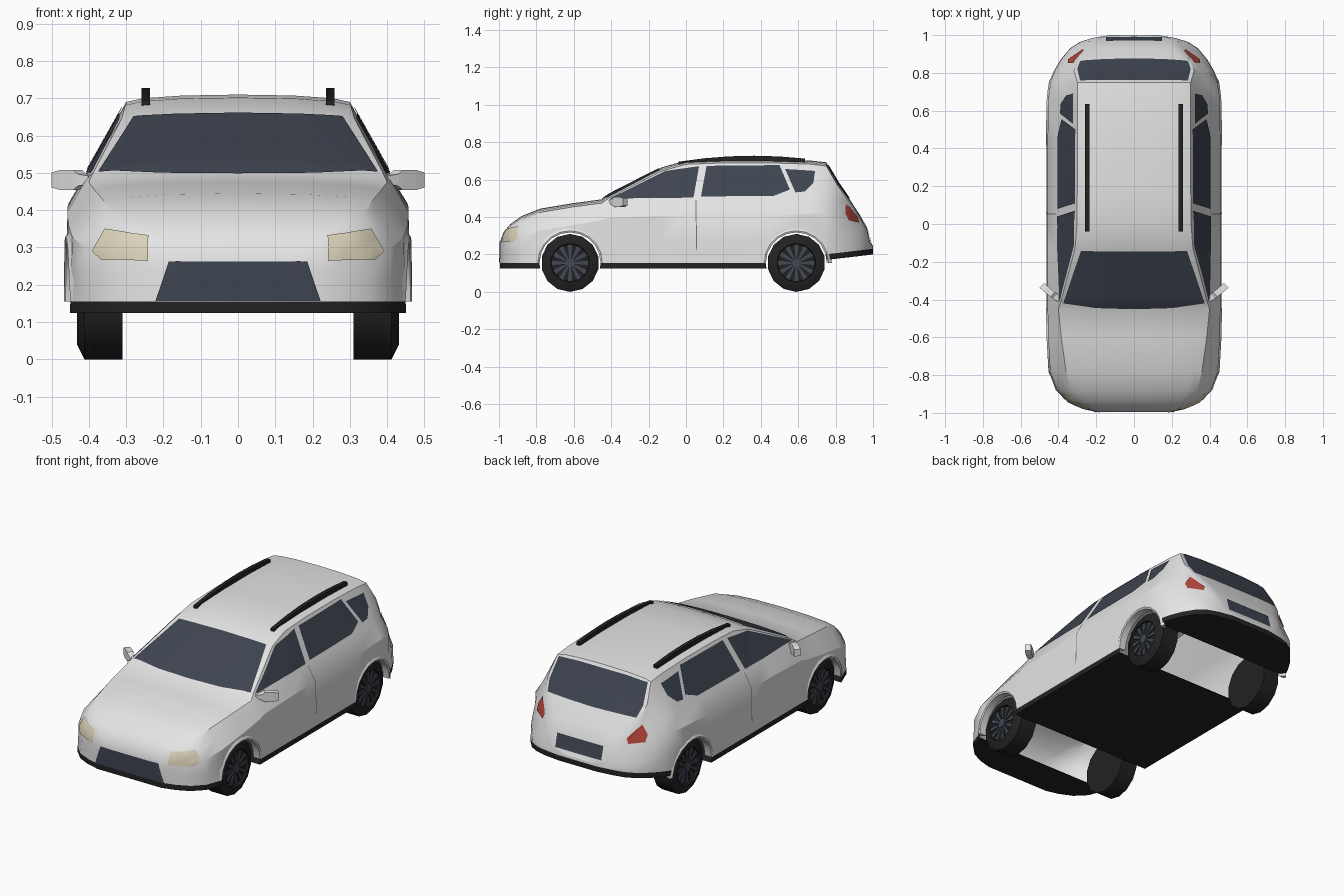
import bpy, bmesh, math
from mathutils import Vector, Matrix
from mathutils.bvhtree import BVHTree

if "Cube" in bpy.data.objects:
    bpy.data.objects.remove(bpy.data.objects["Cube"])


def material(name, r, g, b):
    m = bpy.data.materials.new(name)
    m.diffuse_color = (r, g, b, 1)
    m.use_nodes = True
    m.node_tree.nodes["Principled BSDF"].inputs["Base Color"].default_value = m.diffuse_color
    return m


PAINT = material("white_paint", 0.78, 0.78, 0.78)
BLACK = material("black_trim", 0.016, 0.016, 0.016)
GLASS = material("dark_glass", 0.048, 0.058, 0.08)
LAMP = material("lamp_cream", 0.70, 0.64, 0.48)
RED = material("tail_red", 0.45, 0.06, 0.045)
RIM = material("rim_grey", 0.055, 0.065, 0.09)
SEAM = material("seam_grey", 0.18, 0.18, 0.18)


def shade(ob, angle):
    bpy.ops.object.select_all(action='DESELECT')
    ob.select_set(True)
    bpy.context.view_layer.objects.active = ob
    bpy.ops.object.shade_smooth_by_angle(angle=math.radians(angle))


def finish(name, bm, mats, smooth=None, recalc=True):
    if recalc:
        bmesh.ops.recalc_face_normals(bm, faces=bm.faces[:])
    me = bpy.data.meshes.new(name)
    bm.to_mesh(me)
    bm.free()
    ob = bpy.data.objects.new(name, me)
    bpy.context.collection.objects.link(ob)
    for m in mats:
        me.materials.append(m)
    if smooth:
        shade(ob, smooth)
    return ob


def loft(bm, rings):
    """Skin closed rings of points and cap both ends."""
    rows = [[bm.verts.new(p) for p in r] for r in rings]
    n = len(rows[0])
    for a, b in zip(rows, rows[1:]):
        for k in range(n):
            bm.faces.new((a[k], a[(k + 1) % n], b[(k + 1) % n], b[k]))
    bm.faces.new(rows[0])
    bm.faces.new(rows[-1])


# Body stations: y, half width, belt z, top edge x, top edge z
NOSE = [(-.995, .20, .24, .17, .26), (-.975, .275, .29, .225, .31), (-.94, .35, .32, .29, .345),
        (-.88, .41, .345, .335, .385), (-.78, .447, .385, .36, .425), (-.60, .457, .425, .385, .455)]
CABIN = [(-.45, .46, .46, .40, .475), (-.41, .46, .478, .387, .503), (-.13, .46, .49, .312, .646),
         (0, .46, .49, .302, .682), (.2, .46, .495, .30, .69), (.45, .46, .495, .30, .69)]
TAIL = [(.66, .457, .495, .30, .683), (.75, .445, .49, .30, .673), (.81, .42, .48, .318, .57),
        (.87, .385, .445, .298, .483), (.93, .335, .375, .235, .392), (.965, .28, .315, .205, .337),
        (.985, .215, .25, .185, .262), (1, .12, .236, .10, .24)]
STATIONS = NOSE + CABIN + TAIL


def half_section(y, w, zbelt, r, ze):
    zb = .125 if y < .5 else .165 + .117 * (y - .7)     # bottom kicks up at the tail
    lean = max(0, y - .75) * .35                        # tail sides lean inwards
    b = w - min(.05, .01 + .2 * (1 - abs(y))) - min(lean, (1 - y) * .8)
    crown = min(.02, .005 + .2 * (1 - abs(y)))          # rise to the centre line
    z1 = zb + .03
    h = zbelt - z1
    return [(w + .004, y, zb), (w + .004, y, z1), (w, y, z1 + .35 * h),
            (w - .003 - min(lean, (1 - y) * .8), y, z1 + .75 * h),
            (b, y, zbelt), (r, y, ze), (r * .85, y, ze + crown * .5),
            (r * .5, y, ze + crown * .87), (0, y, ze + crown)]


def width(y):
    """Body half width at a given length position."""
    for a, b in zip(STATIONS, STATIONS[1:]):
        if a[0] <= y <= b[0]:
            return a[1] + (b[1] - a[1]) * (y - a[0]) / (b[0] - a[0])


# Body shell with dark sill band and floor
bm = bmesh.new()
rings = []
for s in STATIONS:
    half = half_section(*s)
    rings.append([bm.verts.new(p) for p in half + [(-x, y, z) for x, y, z in half[-2::-1]]])
for a, b in zip(rings, rings[1:]):
    for k in range(17):
        f = bm.faces.new((a[k], a[(k + 1) % 17], b[(k + 1) % 17], b[k]))
        f.material_index = 1 if k in (0, 15, 16) else 0
for ring in (rings[0], rings[-1]):
    for k in range(8):
        f = bm.faces.new(list(dict.fromkeys((ring[k], ring[k + 1], ring[15 - k], ring[16 - k]))))
        f.material_index = 1 if k == 0 else 0
bmesh.ops.recalc_face_normals(bm, faces=bm.faces[:])
TREE = BVHTree.FromBMesh(bm)
body = finish("body", bm, [PAINT, BLACK, SEAM])

# Wheel openings cut right across the body and left open underneath
AXLES = (-.62, .59)
for y in AXLES:
    bm = bmesh.new()
    bmesh.ops.create_cone(bm, cap_ends=True, segments=20, radius1=.165, radius2=.165, depth=1.2,
                          matrix=Matrix.Translation((0, y, .16)) @ Matrix.Rotation(math.pi / 2, 4, 'Y'))
    for f in bm.faces:
        f.material_index = 2
    cutter = finish("well_cutter", bm, [])
    cutter.hide_render = True
    mod = body.modifiers.new("well", 'BOOLEAN')
    mod.operation, mod.solver, mod.object = 'DIFFERENCE', 'EXACT', cutter
    bpy.context.view_layer.objects.active = body
    bpy.ops.object.modifier_apply(modifier=mod.name)
    bpy.data.objects.remove(cutter)
bm = bmesh.new()
bm.from_mesh(body.data)
bmesh.ops.delete(bm, geom=[f for f in bm.faces if f.material_index == 2], context='FACES')
bm.to_mesh(body.data)
bm.free()
shade(body, 28)


def plate(name, pts, axis, side, mat, lift=.004, step=.02):
    """Thin panel: a flat outline projected along an axis onto the body."""
    others = [i for i in range(3) if i != axis]
    bm = bmesh.new()
    vs = []
    for p in pts:
        co = Vector((0, 0, 0))
        co[others[0]], co[others[1]] = p
        vs.append(bm.verts.new(co))
    bm.faces.new(vs)
    for i, o in enumerate(others):
        lo, hi = min(p[i] for p in pts), max(p[i] for p in pts)
        no = Vector((0, 0, 0))
        no[o] = 1
        n = max(1, int((hi - lo) / step))
        for k in range(1, n):
            bmesh.ops.bisect_plane(bm, geom=bm.verts[:] + bm.edges[:] + bm.faces[:], dist=1e-6,
                                   plane_co=no * (lo + (hi - lo) * k / n), plane_no=no)
    bmesh.ops.triangulate(bm, faces=bm.faces[:])
    ray = Vector((0, 0, 0))
    ray[axis] = -side
    missed = []
    for v in bm.verts:
        loc, nor, _, _ = TREE.ray_cast(v.co - ray * 3, ray)
        if loc is None:
            missed.append(v)
        else:
            v.co = loc + nor * lift
    bmesh.ops.delete(bm, geom=missed, context='VERTS')
    bm.normal_update()
    for f in bm.faces:
        if f.normal[axis] * side < 0:
            f.normal_flip()
    return finish(name, bm, [mat], 28, recalc=False)


def mirrored(pts):
    """Close a right-hand outline with its mirror image."""
    return pts + [(-x, v) for x, v in reversed(pts) if x > 0]


# Glass, grille and number panel
plate("windscreen", mirrored([(0, -.449), (.2, -.443), (.374, -.418), (.28, -.14), (.15, -.145)]), 2, 1, GLASS)
plate("rear_window", mirrored([(0, .497), (.285, .502), (.30, .56), (.285, .668), (.15, .676)]), 1, 1, GLASS)
plate("grille", mirrored([(.22, .157), (.185, .262)]), 1, -1, GLASS)
plate("rear_panel", mirrored([(.148, .265), (.148, .342)]), 1, 1, GLASS)

for s, tag in ((1, "right"), (-1, "left")):
    # Side glass
    plate("front_side_window_" + tag, [(-.41, .497), (-.30, .55), (-.11, .645), (.07, .67), (.04, .502)],
          0, s, GLASS)
    plate("rear_side_window_" + tag, [(.11, .672), (.50, .676), (.555, .545), (.47, .512), (.08, .508)],
          0, s, GLASS)
    plate("quarter_window_" + tag, [(.53, .655), (.69, .645), (.68, .58), (.635, .535), (.585, .53)],
          0, s, GLASS)
    # Door seam
    plate("door_seam_" + tag, [(.05, .49), (.055, .49), (.06, .22), (.055, .22)], 0, s, SEAM, .003)
    # Lamps
    plate("headlight_" + tag, [(s * x, z) for x, z in
                               [(.24, .33), (.355, .348), (.388, .29), (.365, .268), (.24, .264)]],
          1, -1, LAMP, .005)
    plate("tail_light_" + tag, [(s * x, z) for x, z in
                                [(.348, .415), (.315, .468), (.262, .40), (.272, .37), (.345, .38)]],
          1, 1, RED, .005, .012)

    # Roof rail following the roof arch
    bm = bmesh.new()
    rail = [(-.04 + .675 * k / 5) for k in range(6)]
    loft(bm, [[(s * x, y, .728 - .2 * (y - .36) ** 2 + dz)
               for x, dz in ((.236, -.032), (.259, -.032), (.259, 0), (.236, 0))] for y in rail])
    finish("roof_rail_" + tag, bm, [BLACK])

    # Door mirror: a slim swept pod
    bm = bmesh.new()
    loft(bm, [[(s * (x + d), y - d, .481 + h) for d, h in ((-.012, -t), (.012, -t), (.012, t), (-.012, t))]
              for x, y, t in ((.39, -.40, .011), (.418, -.382, .016), (.43, -.373, .027),
                              (.465, -.345, .027), (.488, -.325, .02))])
    finish("door_mirror_" + tag, bm, [PAINT])

    for y, end in zip(AXLES, ("front", "rear")):
        # Arch lip hugging the body side
        bm = bmesh.new()
        lip = []
        for k in range(11):
            a = math.pi * k / 10
            w = width(y + .17 * math.cos(a))
            lip.append([(s * (w + d), y + r * math.cos(a), .155 + r * math.sin(a)) for d, r in
                        ((-.04, .163), (.002, .163), (.006, .172), (-.006, .19))])
        loft(bm, lip)
        finish(f"{end}_arch_{tag}", bm, [PAINT], 28)

        # Tyre turned around the axle
        N = 14
        bm = bmesh.new()
        loft(bm, [[(s * x, y + r * math.sin(2 * math.pi * k / N), .155 - r * math.cos(2 * math.pi * k / N))
                   for k in range(N)]
                  for x, r in ((.31, .155), (.412, .155), (.432, .115), (.432, .104), (.418, .1))])
        finish(f"{end}_tyre_{tag}", bm, [BLACK], 28)

        # Rim: tapered spokes and a hub
        bm = bmesh.new()
        c = Vector((0, y, .155))
        for k in range(12):
            rot = Matrix.Rotation(math.pi * k / 6, 3, 'X')
            loft(bm, [[c + rot @ Vector((s * x, t, r)) for r, t in
                       ((.02, -.004), (.02, .004), (.098, .012), (.098, -.012))] for x in (.414, .425)])
        bmesh.ops.create_cone(bm, cap_ends=True, segments=12, radius1=.026, radius2=.026, depth=.02,
                              matrix=Matrix.Translation((s * .42, y, .155)) @ Matrix.Rotation(math.pi / 2, 4, 'Y'))
        finish(f"{end}_rim_{tag}", bm, [RIM])
